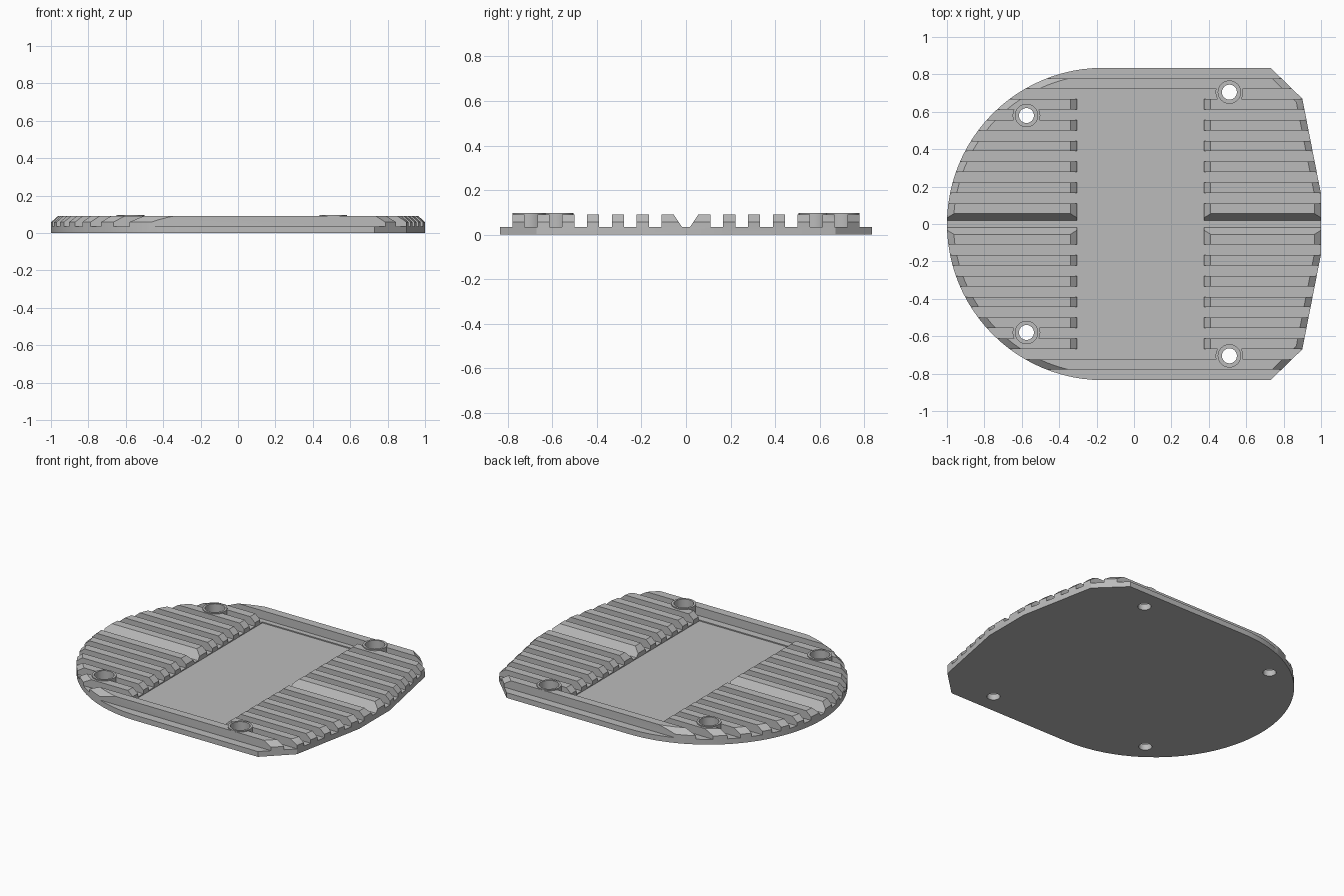
import bpy, bmesh, math
from mathutils import Vector

cube = bpy.data.objects.get("Cube")
if cube:
    bpy.data.objects.remove(cube, do_unlink=True)

FLOOR, SHOULDER, TOP, CHAMFER = 0.035, 0.058, 0.09, 0.035
HALF, PITCH, RIB = 0.835, 0.1115, 0.055

grey = bpy.data.materials.new("plain grey")
grey.use_nodes = True
color = (0.5, 0.5, 0.5, 1)
grey.diffuse_color = color
grey.node_tree.nodes["Principled BSDF"].inputs["Base Color"].default_value = color


def loft(bm, loops):
    """Closed solid skinned through matching loops of points."""
    rings = [[bm.verts.new(p) for p in loop] for loop in loops]
    n = len(rings[0])
    for a, b in zip(rings, rings[1:]):
        for i in range(n):
            j = (i + 1) % n
            bm.faces.new((a[i], a[j], b[j], b[i]))
    bm.faces.new(rings[0][::-1])
    bm.faces.new(rings[-1])


def make(name, solids):
    bm = bmesh.new()
    for loops in solids:
        loft(bm, loops)
    bmesh.ops.recalc_face_normals(bm, faces=bm.faces)
    mesh = bpy.data.meshes.new(name)
    bm.to_mesh(mesh)
    bm.free()
    mesh.materials.append(grey)
    obj = bpy.data.objects.new(name, mesh)
    bpy.context.collection.objects.link(obj)
    return obj


def combine(body, tool, operation):
    mod = body.modifiers.new(tool.name, 'BOOLEAN')
    mod.operation, mod.solver, mod.object = operation, 'EXACT', tool
    bpy.context.view_layer.objects.active = body
    bpy.ops.object.modifier_apply(modifier=mod.name)
    bpy.data.objects.remove(tool, do_unlink=True)


def inset(points, d):
    """Move each side of a counter-clockwise outline inward by d."""
    out = []
    for i, p in enumerate(points):
        e1 = (p - points[i - 1]).normalized()
        e2 = (points[(i + 1) % len(points)] - p).normalized()
        n1, n2 = Vector((-e1.y, e1.x)), Vector((-e2.y, e2.x))
        out.append(p + (n1 + n2) * d / (1 + n1.dot(n2)))
    return out


def along_x(profile, x0, x1):
    return [[(x, y, z) for y, z in profile] for x in (x0, x1)]


def along_y(profile, y0, y1):
    return [[(x, y, z) for x, z in profile] for y in (y0, y1)]


def tube(x, y, radius, z0, z1):
    angles = [math.tau * i / 32 for i in range(32)]
    return [[(x + radius * math.cos(a), y + radius * math.sin(a), z) for a in angles]
            for z in (z0, z1)]


# Plate outline: clipped corners at one end, round at the other
right = [(1, -0.16), (1, 0.16), (0.9, 0.67), (0.73, HALF)]
steps = 48
arc = [(HALF - 1 + HALF * math.cos(a), HALF * math.sin(a))
       for a in (math.pi / 2 + math.pi * i / steps for i in range(steps + 1))]
outline = [Vector(p) for p in right + arc + [(0.73, -HALF), (0.9, -0.67)]]
top = inset(outline, CHAMFER)
plate = make("ribbed_plate", [[[(p.x, p.y, z) for p in loop] for loop, z in
                              ((outline, 0), (outline, SHOULDER), (top, TOP))]])

# Grooves between ribs, and the outer ledges
grooves = []
for side in (-1, 1):
    for k in range(7):
        y0 = PITCH * k + 2 * RIB
        y1 = PITCH * (k + 1) + RIB if k < 6 else 1
        profile = [(side * y, z) for y, z in
                   ((y0, FLOOR), (y1, FLOOR), (y1, 0.2), (y0, 0.2))]
        grooves.append(along_x(profile, -1.2, 1.2))
# Middle groove with sloping sides
vee = [(-0.018, FLOOR), (0.018, FLOOR), (RIB, TOP), (RIB, 0.2), (-RIB, 0.2), (-RIB, TOP)]
grooves.append(along_x(vee, -1.2, 1.2))
combine(plate, make("groove_cutter", grooves), 'DIFFERENCE')

# Central pocket with chamfered rib ends
x0, x1, c = -0.305, 0.375, CHAMFER
pocket = [(x0, 0.028), (x1, 0.028), (x1, SHOULDER), (x1 + c, TOP), (x1 + c, 0.2),
          (x0 - c, 0.2), (x0 - c, TOP), (x0, SHOULDER)]
combine(plate, make("pocket_cutter", [along_y(pocket, -0.675, 0.69)]), 'DIFFERENCE')

# Screw bosses with counterbored through holes
spots = [(x, s * y) for x, y in ((-0.575, 0.58), (0.51, 0.705)) for s in (-1, 1)]
combine(plate, make("boss", [tube(x, y, 0.074, 0.02, 0.097) for x, y in spots]), 'UNION')
combine(plate, make("bore_cutter", [tube(x, y, 0.06, 0.04, 0.2) for x, y in spots]), 'DIFFERENCE')
combine(plate, make("hole_cutter", [tube(x, y, 0.04, -0.1, 0.2) for x, y in spots]), 'DIFFERENCE')

# Smooth the round walls, keep the edges sharp
plate.select_set(True)
bpy.context.view_layer.objects.active = plate
bpy.ops.object.shade_smooth_by_angle(angle=math.radians(25))
